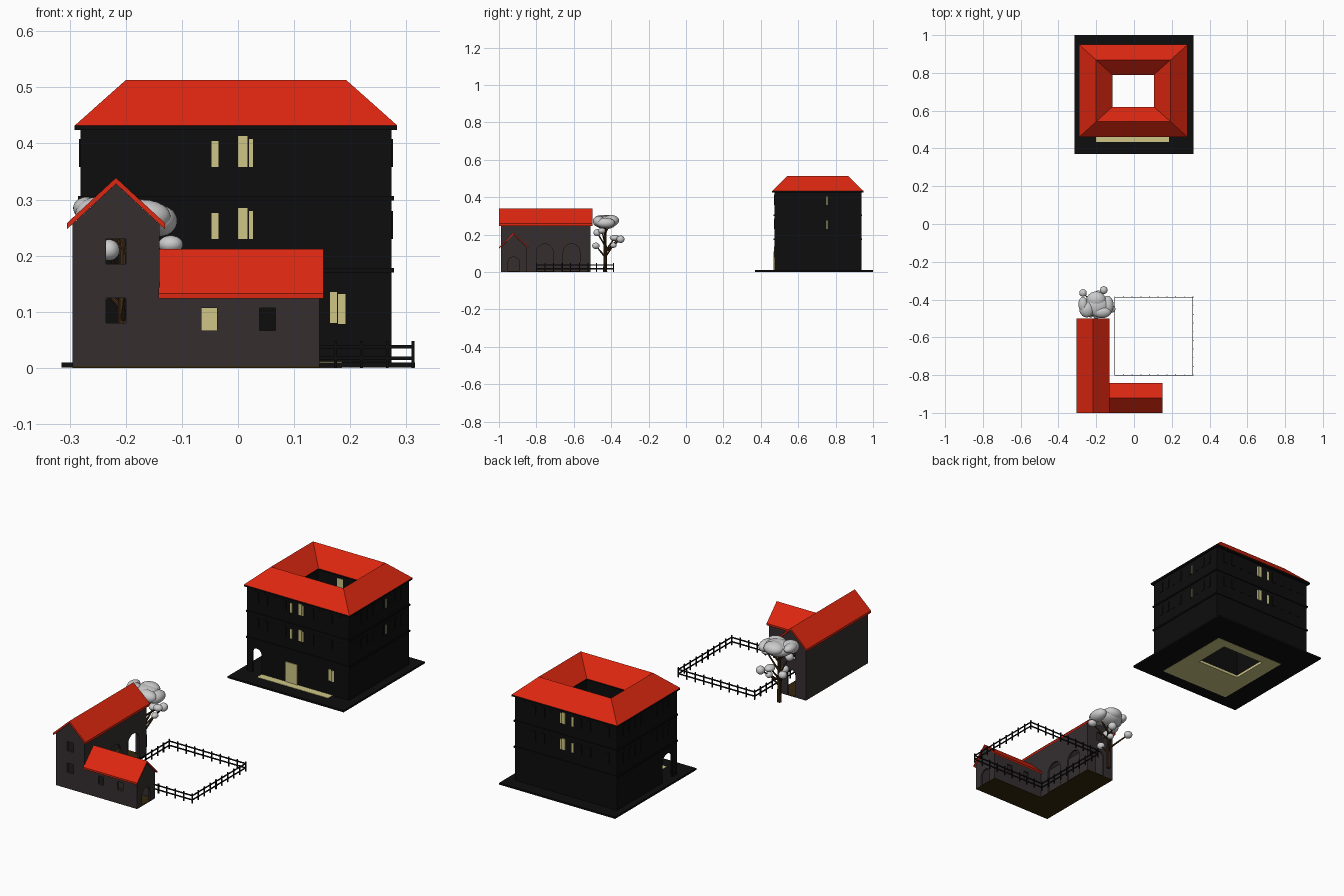
import bpy, bmesh, math
from mathutils import Vector

if "Cube" in bpy.data.objects:
    bpy.data.objects.remove(bpy.data.objects["Cube"])


def material(name, r, g, b):
    m = bpy.data.materials.new(name)
    m.diffuse_color = (r, g, b, 1)
    m.use_nodes = True
    m.node_tree.nodes["Principled BSDF"].inputs["Base Color"].default_value = m.diffuse_color
    return m


RED = material("roof_red", 0.72, 0.02, 0.005)
BLACK = material("near_black", 0.004, 0.004, 0.004)
CREAM = material("cream_yellow", 0.62, 0.56, 0.24)
STONE = material("dark_stone", 0.035, 0.027, 0.028)
BROWN = material("floor_brown", 0.035, 0.02, 0.004)
BARK = material("bark_brown", 0.05, 0.024, 0.008)
WHITE = material("foliage_white", 0.6, 0.6, 0.6)


def finish(name, bm, mat):
    bmesh.ops.recalc_face_normals(bm, faces=bm.faces)
    me = bpy.data.meshes.new(name)
    bm.to_mesh(me)
    bm.free()
    if mat:
        me.materials.append(mat)
    ob = bpy.data.objects.new(name, me)
    bpy.context.collection.objects.link(ob)
    return ob


def add_box(bm, x0, x1, y0, y1, z0, z1):
    vs = bmesh.ops.create_cube(bm, size=1)["verts"]
    for v in vs:
        v.co = ((x0 + x1) / 2 + v.co.x * (x1 - x0), (y0 + y1) / 2 + v.co.y * (y1 - y0),
                (z0 + z1) / 2 + v.co.z * (z1 - z0))


def boxes(name, specs, mat):
    bm = bmesh.new()
    for s in specs:
        add_box(bm, *s)
    return finish(name, bm, mat)


def prism(name, profile, axis, a, b, mat):
    """Extrude a (horizontal, z) profile along x or y."""
    def place(p, t):
        return (t, p[0], p[1]) if axis == "x" else (p[0], t, p[1])
    bm = bmesh.new()
    lo = [bm.verts.new(place(p, a)) for p in profile]
    hi = [bm.verts.new(place(p, b)) for p in profile]
    bm.faces.new(lo)
    bm.faces.new(hi)
    n = len(profile)
    for i in range(n):
        j = (i + 1) % n
        bm.faces.new((lo[i], lo[j], hi[j], hi[i]))
    return finish(name, bm, mat)


def ring(name, loops, mat):
    """Closed band through rectangular loops (x0, x1, y0, y1, z)."""
    bm = bmesh.new()
    rows = [[bm.verts.new(c) for c in ((x0, y0, z), (x1, y0, z), (x1, y1, z), (x0, y1, z))]
            for x0, x1, y0, y1, z in loops]
    for k in range(len(rows)):
        p, q = rows[k], rows[(k + 1) % len(rows)]
        for i in range(4):
            j = (i + 1) % 4
            bm.faces.new((p[i], p[j], q[j], q[i]))
    return finish(name, bm, mat)


def flat_ring(name, outer, inner, z0, z1, mat):
    return ring(name, [(*outer, z0), (*outer, z1), (*inner, z1), (*inner, z0)], mat)


def arch(c, w, z0, top):
    r = w / 2
    return [(c - r, z0), (c + r, z0)] + [
        (c + r * math.cos(math.pi * i / 12), top - r + r * math.sin(math.pi * i / 12)) for i in range(13)]


def house(c, half, eave, peak, z0):
    return [(c - half, z0), (c + half, z0), (c + half, eave), (c, peak), (c - half, eave)]


def gable_roof(c, half, eave, peak, t):
    return [(c - half, eave), (c, peak), (c + half, eave),
            (c + half, eave - t), (c, peak - t), (c - half, eave - t)]


def cut(ob, cutters):
    for c in cutters:
        m = ob.modifiers.new("cut", "BOOLEAN")
        m.operation, m.solver, m.object = "DIFFERENCE", "EXACT", c
        bpy.context.view_layer.objects.active = ob
        bpy.ops.object.modifier_apply(modifier=m.name)
        bpy.data.objects.remove(c)


def box_cutter(*s):
    return boxes("cutter", [s], None)


# Courtyard palace: base, inner floor, walls
wall, yard = (-0.281, 0.274, 0.472, 0.937), (-0.125, 0.115, 0.61, 0.80)
flat_ring("palace_base", (-0.315, 0.315, 0.37, 1.0), yard, 0.001, 0.01, BLACK)
flat_ring("palace_floor", (-0.2, 0.185, 0.435, 0.845), (-0.122, 0.112, 0.613, 0.797), 0, 0.0115, CREAM)
walls = flat_ring("palace_walls", wall, yard, 0.009, 0.43, BLACK)
# open corner loggia
cut(walls, [box_cutter(-0.272, -0.19, 0.482, 0.6, 0, 0.15),
            prism("cutter", arch(-0.228, 0.05, 0, 0.13), "y", 0.45, 0.5, None),
            prism("cutter", arch(0.545, 0.08, 0, 0.14), "x", -0.3, -0.25, None)])
for i, z in enumerate((0.174, 0.302)):
    flat_ring(f"belt_course_{i}", (-0.285, 0.278, 0.468, 0.941), (-0.27, 0.26, 0.485, 0.925), z - 0.004, z + 0.004, BLACK)
flat_ring("palace_eaves", (-0.291, 0.283, 0.461, 0.949), (-0.118, 0.108, 0.617, 0.793), 0.424, 0.432, BLACK)
ring("palace_roof", [(-0.291, 0.284, 0.46, 0.95, 0.432), (-0.2, 0.193, 0.542, 0.868, 0.513),
                     (-0.115, 0.105, 0.62, 0.79, 0.432)], RED)

# Palace windows: dark plates on every side, cream shutters in the middle
dark, cream = [], []
for z in (0.23, 0.358):
    for k in range(4):
        for s in (-1, 1):
            x, y = -0.0035 + s * (0.075 + 0.05 * k), 0.7045 + s * (0.04 + 0.045 * k)
            dark.append((x - 0.011, x + 0.011, 0.470, 0.939, z, z + 0.05))
            dark.append((-0.283, 0.276, y - 0.01, y + 0.01, z, z + 0.05))
    for a, b, h in ((-0.047, -0.035, 0.046), (0.0, 0.017, 0.055), (0.02, 0.027, 0.05)):
        for y in (0.470, 0.936):
            cream.append((a, b, y, y + 0.003, z, z + h))
    cream.append((0.274, 0.2765, 0.752, 0.757, z, z + 0.045))
    cream.append((-0.02, 0.01, 0.799, 0.8015, z, z + 0.05))
cream += [(0.164, 0.176, 0.47, 0.473, 0.08, 0.135), (0.178, 0.192, 0.47, 0.473, 0.078, 0.132),
          (-0.07, -0.008, 0.469, 0.473, 0.01, 0.11)]


def thin(s):
    """Split a through-going box into two thin plates."""
    x0, x1, y0, y1, z0, z1 = s
    if x1 - x0 > 0.4:
        return [(x0, x0 + 0.003, y0, y1, z0, z1), (x1 - 0.003, x1, y0, y1, z0, z1)]
    return [(x0, x1, y0, y0 + 0.003, z0, z1), (x0, x1, y1 - 0.003, y1, z0, z1)]


boxes("palace_dark_windows", [p for s in dark for p in thin(s)], BLACK)
boxes("palace_cream_windows", cream, CREAM)

# Gatehouse main block: hollow, with see-through windows and side arches
cx = -0.2175
main = prism("main_house", house(cx, 0.0775, 0.256, 0.328, 0.003), "y", -0.99, -0.51, STONE)
cut(main, [prism("cutter", house(cx, 0.069, 0.252, 0.316, -0.01), "y", -0.981, -0.519, None),
           box_cutter(-0.235, -0.2, -1.02, -0.96, 0.08, 0.125),
           box_cutter(-0.235, -0.2, -1.02, -0.96, 0.185, 0.23),
           box_cutter(-0.235, -0.2, -0.54, -0.48, 0.185, 0.23),
           prism("cutter", arch(-0.2165, 0.045, -0.01, 0.13), "y", -0.54, -0.48, None),
           prism("cutter", arch(-0.755, 0.09, -0.01, 0.15), "x", -0.17, -0.11, None),
           prism("cutter", arch(-0.612, 0.09, -0.01, 0.15), "x", -0.17, -0.11, None)])
prism("main_roof", gable_roof(cx, 0.0875, 0.258, 0.339, 0.011), "y", -1.0, -0.5, RED)

# Gatehouse low wing
cy = -0.9215
wing = prism("wing", house(cy, 0.0685, 0.132, 0.202, 0.003), "x", -0.142, 0.145, STONE)
cut(wing, [prism("cutter", house(cy, 0.061, 0.128, 0.191, -0.01), "x", -0.13, 0.137, None),
           box_cutter(-0.065, -0.037, -1.02, -0.82, 0.067, 0.107),
           box_cutter(0.038, 0.067, -1.02, -0.82, 0.067, 0.107),
           prism("cutter", arch(cy, 0.062, -0.01, 0.08), "x", 0.12, 0.17, None)])
prism("wing_roof", gable_roof(cy, 0.0785, 0.133, 0.212, 0.009), "x", -0.142, 0.152, RED)
boxes("house_floor", [(-0.295, -0.14, -0.99, -0.51, 0, 0.004),
                      (-0.14, 0.145, -0.99, -0.853, 0, 0.004)], BROWN)

# Paddock fence: two rails and nine bays a side
fx0, fx1, fy0, fy1, n = -0.102, 0.312, -0.8, -0.387, 9
fence = []
for z in (0.017, 0.038):
    for y in (fy0, fy1):
        fence.append((fx0, fx1, y - 0.0015, y + 0.0015, z - 0.003, z + 0.003))
    for x in (fx0, fx1):
        fence.append((x - 0.0015, x + 0.0015, fy0, fy1, z - 0.003, z + 0.003))
for i in range(n + 1):
    x, y = fx0 + (fx1 - fx0) * i / n, fy0 + (fy1 - fy0) * i / n
    posts = [(x, fy0), (x, fy1)] + ([(fx0, y), (fx1, y)] if 0 < i < n else [])
    fence += [(px - 0.0025, px + 0.0025, py - 0.0025, py + 0.0025, 0, 0.048) for px, py in posts]
boxes("fence", fence, BLACK)

# Tree: puffs of foliage (x, y, z, rx, ry, rz) on a branching trunk
puffs = [(-0.2, -0.43, 0.265, 0.07, 0.06, 0.036), (-0.25, -0.45, 0.275, 0.04, 0.045, 0.03),
         (-0.27, -0.425, 0.285, 0.024, 0.04, 0.02), (-0.14, -0.43, 0.262, 0.032, 0.05, 0.028),
         (-0.17, -0.465, 0.27, 0.05, 0.033, 0.03), (-0.2, -0.4, 0.275, 0.05, 0.043, 0.03),
         (-0.12, -0.45, 0.22, 0.022, 0.02, 0.016), (-0.27, -0.365, 0.175, 0.02, 0.02, 0.018),
         (-0.16, -0.35, 0.175, 0.02, 0.021, 0.02), (-0.19, -0.38, 0.182, 0.022, 0.028, 0.016),
         (-0.23, -0.475, 0.21, 0.019, 0.02, 0.019), (-0.2, -0.482, 0.14, 0.018, 0.02, 0.017),
         (-0.18, -0.388, 0.143, 0.015, 0.017, 0.014)]
bm = bmesh.new()
for x, y, z, rx, ry, rz in puffs:
    for v in bmesh.ops.create_icosphere(bm, subdivisions=3, radius=1)["verts"]:
        v.co = (x + v.co.x * rx, y + v.co.y * ry, z + v.co.z * rz)
for f in bm.faces:
    f.smooth = True
finish("foliage", bm, WHITE)

bm = bmesh.new()


def limb(a, b, r0, r1):
    a, b = Vector(a), Vector(b)
    vs = bmesh.ops.create_cone(bm, cap_ends=True, segments=10, radius1=r0, radius2=r1, depth=(b - a).length)["verts"]
    q = (b - a).to_track_quat("Z", "Y")
    for v in vs:
        v.co = q @ v.co + (a + b) / 2


limb((-0.205, -0.432, 0), (-0.205, -0.432, 0.26), 0.011, 0.006)
for p in puffs[1:]:
    limb((-0.205, -0.432, max(0.08, p[2] - 0.07)), p[:3], 0.005, 0.003)
finish("trunk", bm, BARK)
